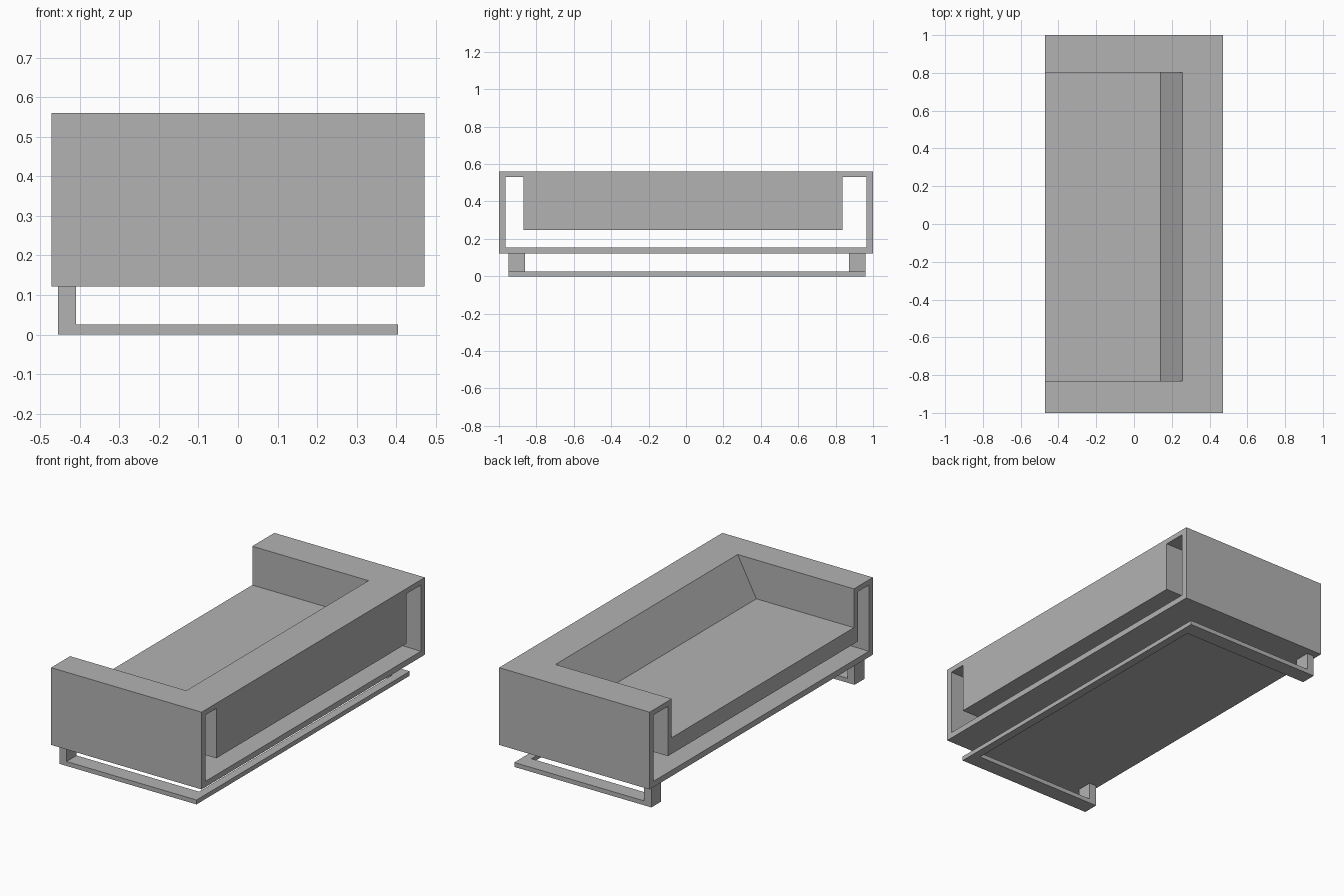
import bpy, bmesh

if "Cube" in bpy.data.objects:
    bpy.data.objects.remove(bpy.data.objects["Cube"])

grey = bpy.data.materials.new("plain_grey")
grey.diffuse_color = (0.45, 0.45, 0.45, 1)
grey.use_nodes = True
grey.node_tree.nodes["Principled BSDF"].inputs["Base Color"].default_value = grey.diffuse_color


def finish(name, bm):
    bmesh.ops.recalc_face_normals(bm, faces=bm.faces)
    me = bpy.data.meshes.new(name)
    bm.to_mesh(me)
    bm.free()
    me.materials.append(grey)
    ob = bpy.data.objects.new(name, me)
    bpy.context.collection.objects.link(ob)
    return ob


def extrude(name, points, offset):
    """Closed prism from a flat outline of 3D points."""
    bm = bmesh.new()
    face = bm.faces.new([bm.verts.new(p) for p in points])
    top = bmesh.ops.extrude_face_region(bm, geom=[face], use_keep_orig=True)["geom"]
    bmesh.ops.translate(bm, vec=offset,
                        verts=[v for v in top if isinstance(v, bmesh.types.BMVert)])
    return finish(name, bm)


def box(name, x0, x1, y0, y1, z0, z1):
    return extrude(name, [(x0, y0, z0), (x1, y0, z0), (x1, y1, z0), (x0, y1, z0)],
                   (0, 0, z1 - z0))


X = 0.472  # half depth of the sofa

# Hollow shell: one continuous band forming base, arms and hanging seat
outer = [(-1, .122), (1, .122), (1, .56), (.802, .56),
         (.802, .34), (-.83, .34), (-.83, .56), (-1, .56)]
inner = [(-.965, .155), (.965, .155), (.965, .53), (.836, .53),
         (.836, .248), (-.868, .248), (-.868, .53), (-.965, .53)]
bm = bmesh.new()
rings = [[bm.verts.new((x, y, z)) for y, z in loop]
         for x, loop in ((-X, outer), (X, outer), (X, inner), (-X, inner))]
for a, b in zip(rings, rings[1:] + rings[:1]):
    for i in range(8):
        j = (i + 1) % 8
        bm.faces.new((a[i], a[j], b[j], b[i]))
finish("sofa_shell", bm)

# Sloped backrest between the arms, flush with the shell
extrude("backrest", [(x, -.83, z) for x, z in
                     ((.14, .34), (X, .34), (X, .56), (.257, .56))], (0, 1.632, 0))

# Floor frame: two side rails and a back rail
box("left_floor_rail", -.455, .405, -.95, -.86, 0, .025)
box("right_floor_rail", -.455, .405, .872, .96, 0, .025)
box("back_floor_rail", .358, .405, -.86, .872, 0, .025)

# Front legs
box("left_leg", -.455, -.41, -.95, -.86, .025, .122)
box("right_leg", -.455, -.41, .872, .96, .025, .122)
